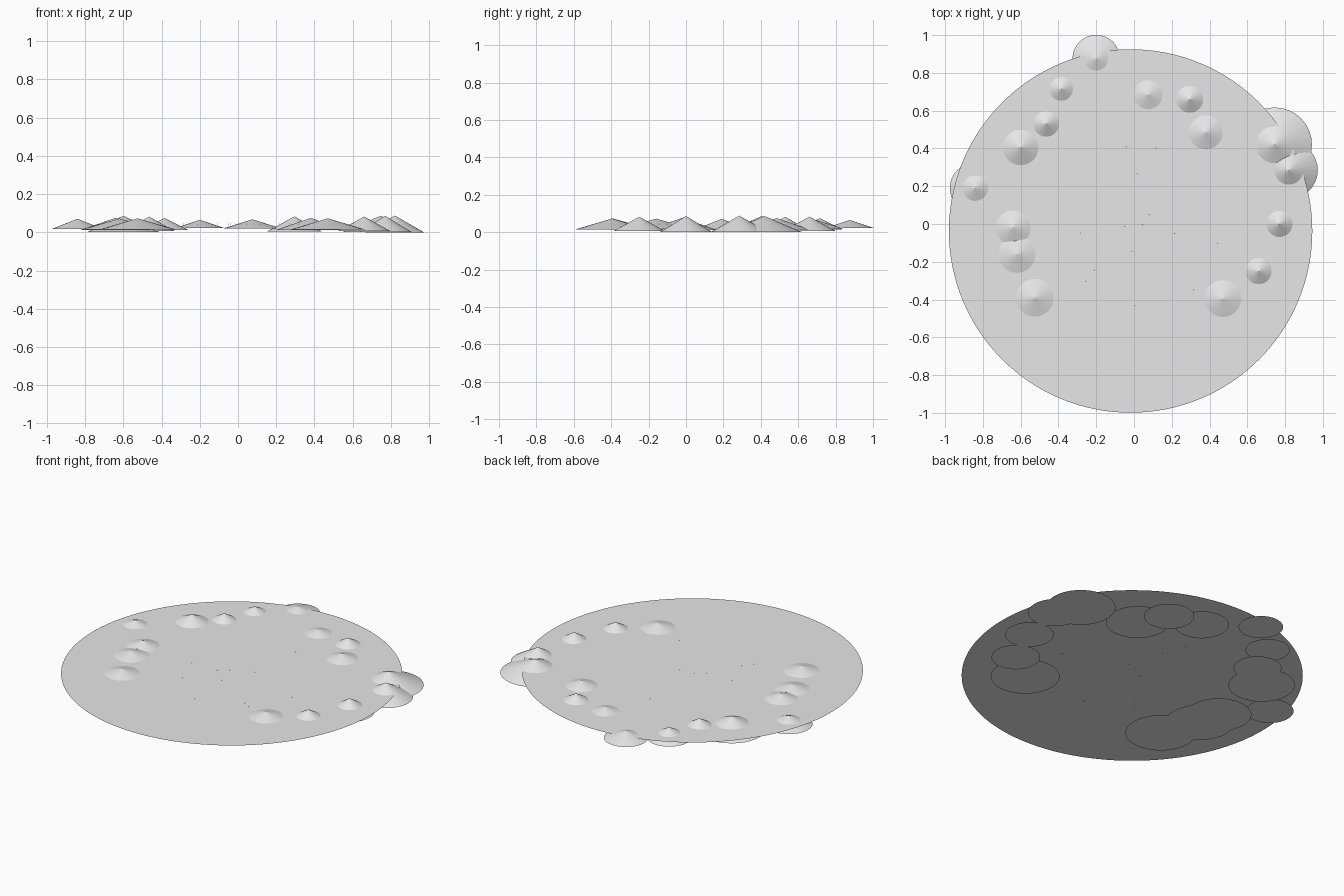
import bpy, math

grey = bpy.data.materials.new("pale grey")
grey.diffuse_color = (0.8, 0.8, 0.8, 1)
LEVEL = 0.044            # height of the ground sheet
CX, CY = -0.018, -0.037  # centre of the ground sheet


def finish(name):
    ob = bpy.context.object
    ob.name = name
    ob.data.materials.append(grey)


def hill(name, x, y, radius, apex, sides=32):
    # capped cone whose middle sits on the ground sheet
    bpy.ops.mesh.primitive_cone_add(vertices=sides, radius1=radius, radius2=0,
                                    depth=2 * (apex - LEVEL), location=(x, y, LEVEL))
    finish(name)


# round flat ground
bpy.ops.mesh.primitive_circle_add(vertices=128, radius=0.962, fill_type='NGON',
                                  location=(CX, CY, LEVEL))
finish("ground")

# ring of hills: x, y, base radius, apex height
hills = [
    (-0.20, 0.875, 0.126, 0.065), (-0.385, 0.715, 0.125, 0.075),
    (-0.465, 0.53, 0.135, 0.082), (-0.60, 0.405, 0.188, 0.086),
    (-0.84, 0.19, 0.135, 0.071), (-0.64, -0.02, 0.185, 0.076),
    (-0.62, -0.16, 0.197, 0.072), (-0.525, -0.39, 0.20, 0.073),
    (0.075, 0.685, 0.153, 0.068), (0.295, 0.66, 0.142, 0.083),
    (0.38, 0.485, 0.18, 0.075), (0.745, 0.42, 0.197, 0.086),
    (0.82, 0.285, 0.153, 0.088), (0.77, 0.0, 0.138, 0.086),
    (0.66, -0.25, 0.138, 0.082), (0.47, -0.395, 0.195, 0.073),
]
for i, h in enumerate(hills):
    hill(f"hill_{i + 1}", *h)

# tiny pebbles scattered near the middle: offsets across and along a turned axis
pebbles = [
    (-0.22, 0.15), (-0.35, -0.07), (-0.28, -0.05), (-0.22, -0.33), (-0.08, 0.04),
    (-0.06, -0.09), (-0.01, 0.04), (0.07, -0.01), (0.13, 0.01), (0.25, 0.37),
    (0.21, 0.22), (0.37, 0.27), (0.33, -0.33), (0.18, -0.15), (0.06, -0.40), (0.08, -0.45),
]
c, s = math.cos(math.radians(37)), math.sin(math.radians(37))
for i, (u, v) in enumerate(pebbles):
    hill(f"pebble_{i + 1}", CX + u * c - v * s, CY + u * s + v * c, 0.003, LEVEL + 0.003, 6)
